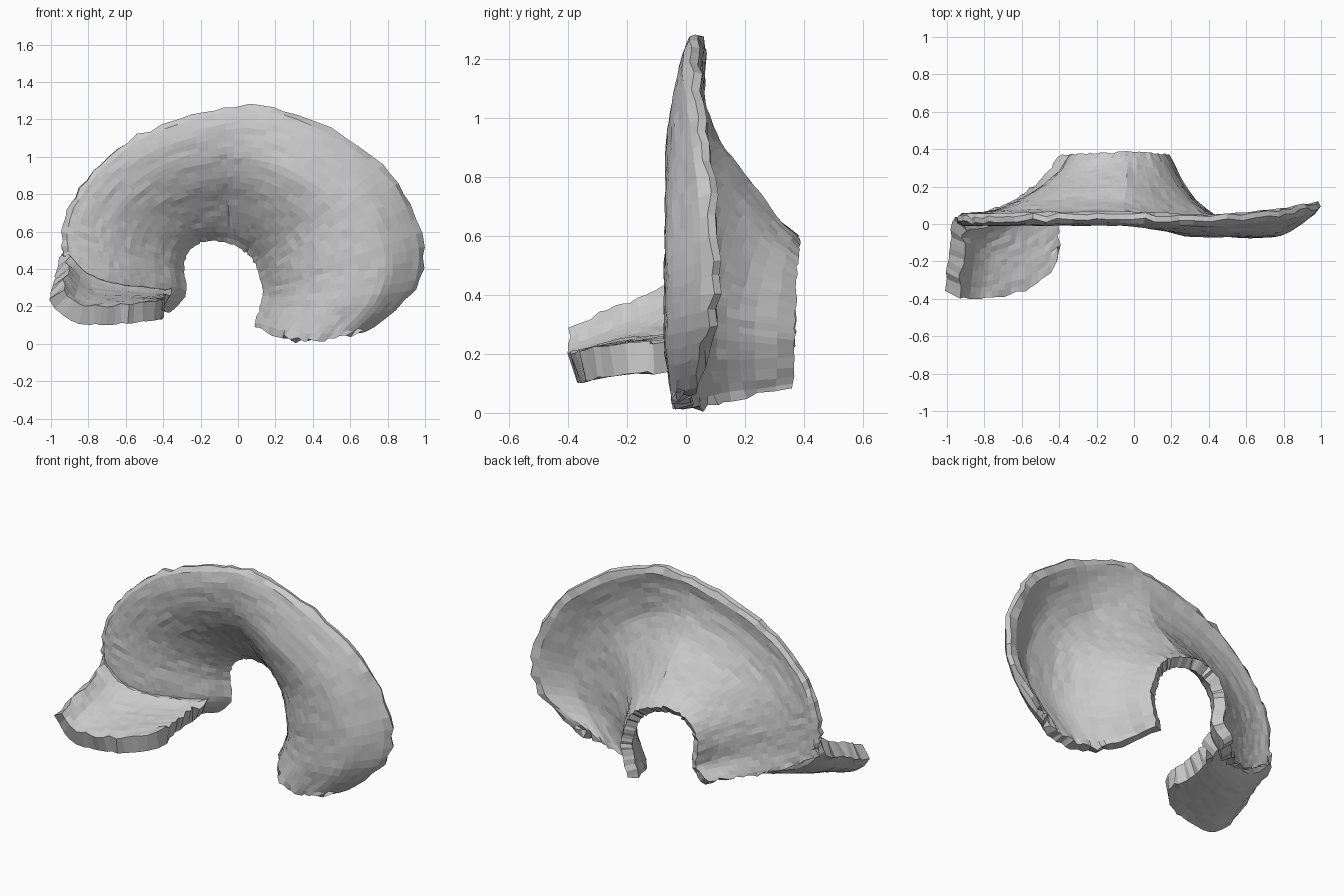
import bpy, bmesh, random
from mathutils import Vector

if "Cube" in bpy.data.objects:
    bpy.data.objects.remove(bpy.data.objects["Cube"])

random.seed(4)


def curve(points, t):
    """Catmull-Rom through evenly spaced tuples, t in 0..1."""
    n = len(points) - 1
    f = min(max(t, 0), 1) * n
    i = min(int(f), n - 1)
    f -= i
    p = [Vector(points[min(max(i + k, 0), n)]) for k in (-1, 0, 1, 2)]
    return 0.5 * (2 * p[1] + (p[2] - p[0]) * f
                  + (2 * p[0] - 5 * p[1] + 4 * p[2] - p[3]) * f * f
                  + (3 * p[1] - p[0] - 3 * p[2] + p[3]) * f ** 3)


def lookup(table, x):
    """Linear interpolation in (x, value) pairs."""
    for (a, va), (b, vb) in zip(table, table[1:]):
        if x <= b:
            return va + (vb - va) * max(0, (x - a) / (b - a))
    return table[-1][1]


def smooth_lookup(table, x, w=0.05):
    return sum(lookup(table, x + k * w) for k in (-1, -0.5, 0, 0.5, 1)) / 5


def sheet(name, func, nu, nv, thickness, ragged, inner_ragged, thin_rim):
    """Thick sheet from a surface function, with chipped borders."""
    bm = bmesh.new()
    grid, rim = [], []
    for i in range(nu + 1):
        row = []
        for j in range(nv + 1):
            co = Vector(func(i / nu, j / nv))
            amp = .003
            if i in (0, nu) or j == nv:
                amp = ragged
            elif j == 0:
                amp = inner_ragged
            row.append(bm.verts.new(co + Vector([random.uniform(-amp, amp) for _ in range(3)])))
            if j == nv:
                rim.append(i * (nv + 1) + j)
        grid.append(row)
    for i in range(nu):
        for j in range(nv):
            bm.faces.new((grid[i][j], grid[i + 1][j], grid[i + 1][j + 1], grid[i][j + 1]))
    bmesh.ops.recalc_face_normals(bm, faces=bm.faces)
    me = bpy.data.meshes.new(name)
    bm.to_mesh(me)
    bm.free()
    ob = bpy.data.objects.new(name, me)
    bpy.context.collection.objects.link(ob)
    m = ob.modifiers.new("thickness", "SOLIDIFY")
    m.thickness = thickness
    m.offset = 0
    if thin_rim:
        group = ob.vertex_groups.new(name="thickness")
        group.add(range(len(me.vertices)), 1, "REPLACE")
        group.add(rim, .45, "REPLACE")
        m.vertex_group = "thickness"
    return ob


# Inner and outer edges of the arch, left foot to right foot (x, z)
inner = [(-.38, .19), (-.305, .27), (-.315, .40), (-.29, .50), (-.22, .56), (-.14, .575),
         (-.07, .565), (0, .54), (.07, .50), (.115, .44), (.145, .36), (.16, .28),
         (.15, .20), (.11, .09)]
outer = [(-.935, .40), (-.94, .48), (-.93, .62), (-.88, .78), (-.73, .97), (-.5, 1.13),
         (-.2, 1.23), (.06, 1.275), (.36, 1.21), (.70, 1.01), (.89, .8), (.985, .5),
         (.92, .27), (.69, .10)]

# Depth (y) across the width: left flares, right bulges forward and curls back
left = [(0, .37), (.08, .27), (.25, .18), (.45, .10), (.65, .045), (.85, .022), (1, .025)]
crown = [(0, .37), (.1, .30), (.28, .205), (.48, .095), (.65, .04), (.85, .02), (1, .045)]
lobe = [(0, .375), (.08, .27), (.24, .13), (.43, .02), (.6, -.04), (.8, -.02), (1, .03)]
right = [(0, .38), (.06, .25), (.13, .15), (.22, .07), (.37, -.01), (.52, -.045), (.75, -.035),
         (.9, .04), (1, .105)]
foot = [(0, .37), (.06, .25), (.2, .10), (.37, .02), (.55, -.01), (.75, -.015), (.9, .01), (1, .04)]
depths = [(0, left), (.25, left), (.5, crown), (.63, lobe), (.81, right), (.92, right), (1, foot)]


def shell(t, s):
    p = curve(inner, t).lerp(curve(outer, t), s)
    y = lookup([(a, smooth_lookup(d, s, .04)) for a, d in depths], t)
    # right foot hangs down in the middle, left foot dips to meet the ledge
    sag = max(0, (t - .85) / .15) ** 2 * .32 * s * (1 - s)
    sag += max(0, 1 - t / .1) * .2 * s * (1 - s)
    return (p.x, y, p.y - sag)


sheet("arch_shell", shell, 56, 24, .065, .012, .005, True)

# Ledge sweeping forward from the left foot
front_y = [(-1, -.365), (-.85, -.385), (-.6, -.355), (-.48, -.29), (-.40, -.19)]
back_y = [(-1, .025), (-.8, .045), (-.6, .125), (-.47, .2), (-.38, .3)]
front_z = [(0, .28), (.1, .19), (.25, .15), (.6, .16), (1, .18)]
back_z = [(0, .44), (.12, .36), (.3, .29), (.6, .25), (1, .23)]


def ledge(u, v):
    x = -.975 + .565 * u
    y = lookup(front_y, x) * (1 - v) + lookup(back_y, x) * v
    z = smooth_lookup(front_z, u) * (1 - v) + smooth_lookup(back_z, u) * v
    z += .04 * max(0, (v - .65) / .35) ** 2
    x += .04 * v * (1 - u) + .06 * u * max(0, v - .5)
    return (x, y, z)


sheet("foot_ledge", ledge, 16, 14, .105, .01, .008, True)
